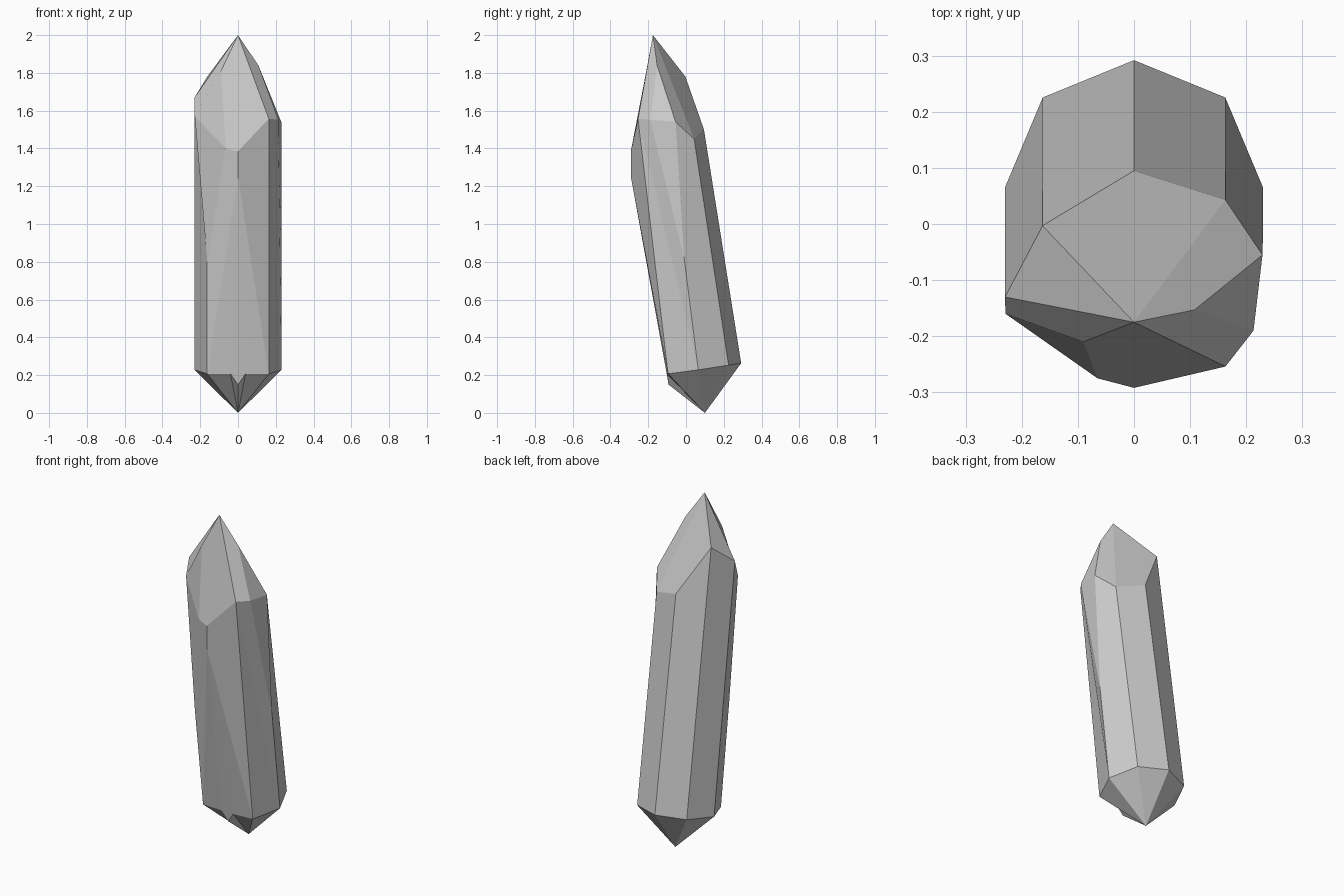
import bpy, bmesh, math
from mathutils import Vector

if "Cube" in bpy.data.objects:
    bpy.data.objects.remove(bpy.data.objects["Cube"])

pts = {}
# lower girdle: tilted octagon, b0 at the back, counting round by the right (+x) side
for i in range(8):
    a = math.radians(45 * i)
    pts[f"b{i}"] = (0.23 * math.sin(a), 0.065 + 0.227 * math.cos(a), 0.228 + 0.035 * math.cos(a))
pts["b3"], pts["b5"] = (0.163, -0.095, 0.207), (-0.163, -0.095, 0.207)
# lower point and the chipped front corner
pts["tip"] = (0, 0.1, 0)
pts["b4"] = (0, -0.093, 0.15)
pts["c1"], pts["c2"] = (0.04, -0.102, 0.207), (-0.04, -0.102, 0.207)
# upper point and the irregular upper girdle
pts.update(
    apex=(0, -0.175, 2.0),
    t0=(0, 0.095, 1.50), t1=(0.163, 0.043, 1.45), t2=(0.229, -0.055, 1.54),
    s=(0.213, -0.19, 1.552), r=(0.163, -0.254, 1.557),
    f=(0, -0.292, 1.385), n=(-0.065, -0.275, 1.40),
    p=(-0.229, -0.16, 1.57), t6=(-0.23, -0.13, 1.67), t7=(-0.163, -0.003, 1.78),
    k=(0.108, -0.153, 1.84), l=(-0.09, -0.21, 1.81))
# points on the shaft where slivers start
pts.update(m=(-0.163, -0.172, 0.80), q=(0.23, -0.01, 0.82), g=(0, -0.292, 1.25))

facets = [
    # lower pyramid
    "tip b0 b1", "tip b1 b2", "tip b2 b3", "tip b3 c1", "tip c1 b4",
    "tip b4 c2", "tip c2 b5", "tip b5 b6", "tip b6 b7", "tip b7 b0",
    # shaft
    "b0 b1 t1 t0", "b1 b2 q t2 t1", "q s t2", "b2 b3 r", "b2 r s q",
    "b3 g f r", "b3 c1 g", "c1 b4 c2 g", "c2 b5 g", "b5 m n f g",
    "m p n", "b5 b6 t6 p m", "b6 b7 t7 t6", "b7 b0 t0 t7",
    # upper facets
    "apex t7 t0 t1", "apex t1 t2 k", "k t2 s", "apex k s r",
    "apex r f n l", "l n p", "apex l p t6", "apex t6 t7"]

bm = bmesh.new()
v = {name: bm.verts.new(Vector(co)) for name, co in pts.items()}
for facet in facets:
    bm.faces.new([v[name] for name in facet.split()])
bmesh.ops.recalc_face_normals(bm, faces=bm.faces)

mesh = bpy.data.meshes.new("crystal")
bm.to_mesh(mesh)
bm.free()
bpy.context.collection.objects.link(bpy.data.objects.new("crystal", mesh))
